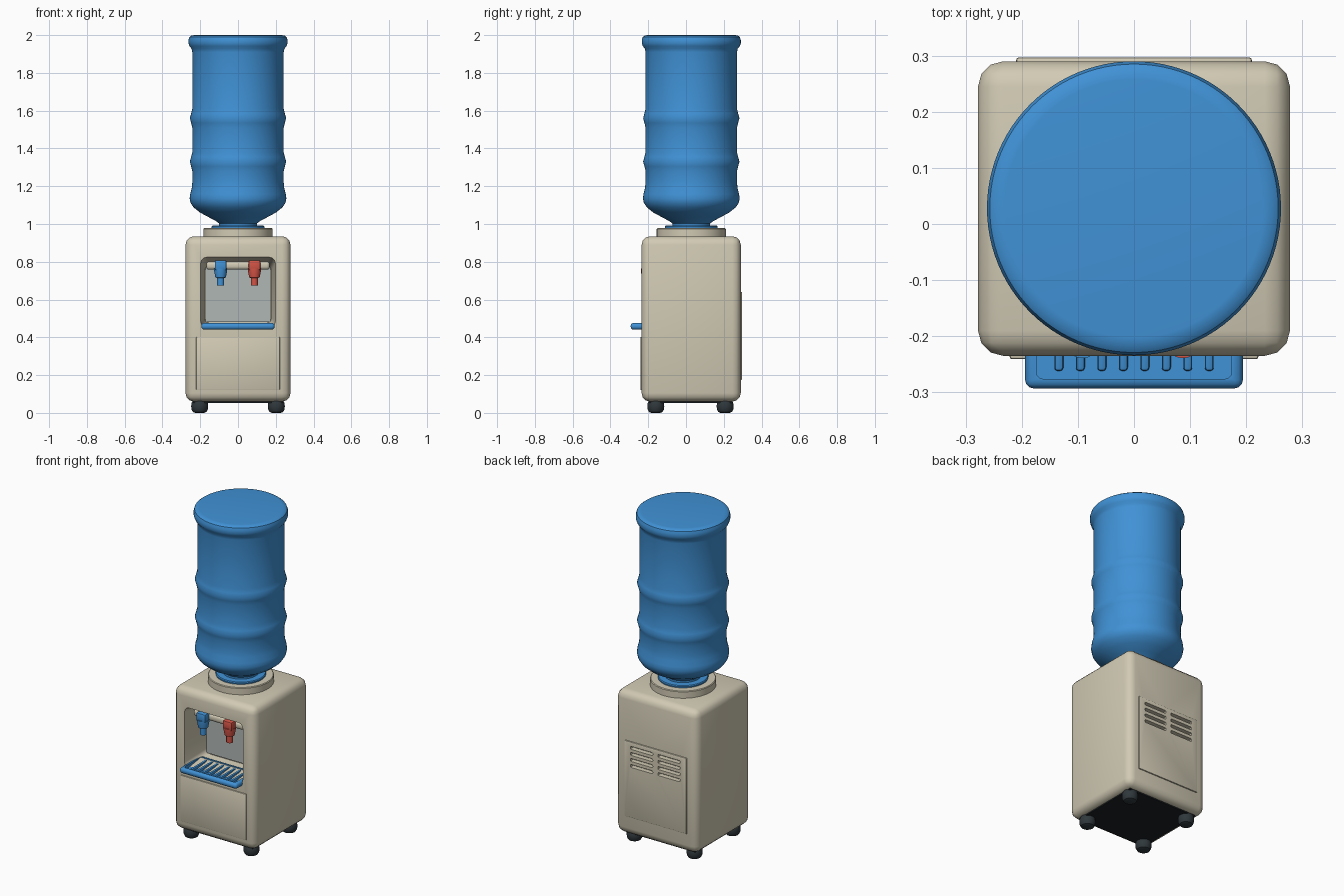
import bpy, bmesh, math
from mathutils import Vector

if "Cube" in bpy.data.objects:
    bpy.data.objects.remove(bpy.data.objects["Cube"])


def material(name, r, g, b):
    m = bpy.data.materials.new(name)
    lin = [((c / 255 + 0.055) / 1.055) ** 2.4 for c in (r, g, b)]
    m.diffuse_color = (*lin, 1)
    m.use_nodes = True
    m.node_tree.nodes["Principled BSDF"].inputs["Base Color"].default_value = m.diffuse_color
    return m


BEIGE = material("beige plastic", 209, 202, 180)
BLUE = material("blue plastic", 64, 146, 214)
RED = material("red plastic", 212, 84, 70)
GREY = material("grey panel", 176, 183, 181)
DARK = material("dark rubber", 48, 56, 60)
BLACK = material("black base", 27, 33, 36)


def finish(name, bm, mat):
    bmesh.ops.recalc_face_normals(bm, faces=bm.faces)
    me = bpy.data.meshes.new(name)
    bm.to_mesh(me)
    bm.free()
    me.materials.append(mat)
    ob = bpy.data.objects.new(name, me)
    bpy.context.collection.objects.link(ob)
    return ob


def add_box(bm, lo, hi, bevel=0, segs=3, axis=None, back_inset=(0, 0, 0)):
    """Box between two corners; axis limits the bevel to edges along it;
    back_inset = side, bottom and top taper of the +y face."""
    side, bottom, top = back_inset
    new = bmesh.ops.create_cube(bm, size=1)["verts"]
    for v in new:
        up, right, back = v.co.z > 0, v.co.x > 0, v.co.y > 0
        v.co = Vector([h if c > 0 else l for c, l, h in zip(v.co, lo, hi)])
        if back:
            v.co.x += -side if right else side
            v.co.z += -top if up else bottom
    if bevel:
        edges = {e for v in new for e in v.link_edges}
        if axis is not None:
            edges = {e for e in edges
                     if abs((e.verts[0].co - e.verts[1].co).normalized()[axis]) > 0.8}
        bmesh.ops.bevel(bm, geom=list(edges), offset=bevel, segments=segs,
                        profile=0.5, affect='EDGES')


def box(name, lo, hi, mat, bevel=0, **kw):
    bm = bmesh.new()
    add_box(bm, lo, hi, bevel, **kw)
    return finish(name, bm, mat)


def lathe(name, profile, centre, mat, segs=64):
    """Revolve (radius, z) points about a vertical axis and cap both ends."""
    bm = bmesh.new()
    rings = []
    for r, z in profile:
        rings.append([bm.verts.new((centre[0] + r * math.cos(2 * math.pi * i / segs),
                                    centre[1] + r * math.sin(2 * math.pi * i / segs), z))
                      for i in range(segs)])
    for a, b in zip(rings, rings[1:]):
        for i in range(segs):
            j = (i + 1) % segs
            bm.faces.new((a[i], a[j], b[j], b[i]))
    bm.faces.new(rings[0])
    bm.faces.new(rings[-1])
    return finish(name, bm, mat)


def cut(ob, cutter):
    mod = ob.modifiers.new("cut", 'BOOLEAN')
    mod.operation = 'DIFFERENCE'
    mod.solver = 'EXACT'
    mod.object = cutter
    bpy.context.view_layer.objects.active = ob
    bpy.ops.object.modifier_apply(modifier=mod.name)


def remove(ob):
    bpy.data.objects.remove(ob, do_unlink=True)


# Cabinet and its raised front and back panels
cabinet = box("cabinet", (-0.278, -0.235, 0.06), (0.278, 0.29, 0.935), BEIGE, 0.045)
box("front_panel", (-0.222, -0.241, 0.12), (0.222, -0.22, 0.402), BEIGE, 0.005, segs=2)
back_panel = box("back_panel", (-0.21, 0.28, 0.175), (0.21, 0.297, 0.64), BEIGE, 0.005, segs=2)

# Tapered dispensing recess
recess = box("recess_cutter", (-0.2, -0.26, 0.45), (0.2, -0.05, 0.83), BEIGE, 0.03,
             axis=1, back_inset=(0.022, 0.025, 0.05))
cut(cabinet, recess)
remove(recess)

# Two columns of vent slots in the back
bm = bmesh.new()
for x in (-0.093, 0.093):
    for i in range(4):
        z = 0.605 - 0.037 * i
        add_box(bm, (x - 0.076, 0.268, z - 0.009), (x + 0.076, 0.32, z + 0.009),
                0.006, segs=2, axis=1)
vents = finish("vent_cutter", bm, BEIGE)
cut(cabinet, vents)
cut(back_panel, vents)
remove(vents)

# Grey backsplash and tap housing inside the recess
box("backsplash", (-0.172, -0.058, 0.482), (0.172, -0.045, 0.775), GREY)
box("tap_housing", (-0.168, -0.195, 0.758), (0.168, -0.045, 0.802), BEIGE, 0.016)

# Cold and hot taps
for label, x, mat in (("cold", -0.092, BLUE), ("hot", 0.087, RED)):
    y = -0.205
    lathe(label + "_tap_spout",
          [(0.019, 0.674), (0.019, 0.714), (0.028, 0.718), (0.034, 0.75), (0.034, 0.765)],
          (x, y), mat, 24)
    box(label + "_tap_handle", (x - 0.031, y - 0.027, 0.755), (x + 0.031, y + 0.027, 0.808),
        mat, 0.008, segs=2)

# Drip tray with a sunken well and ribs
tray = box("drip_tray", (-0.194, -0.293, 0.441), (0.194, -0.09, 0.476), BLUE, 0.015)
well = box("well_cutter", (-0.174, -0.276, 0.456), (0.174, -0.105, 0.5), BLUE, 0.012, axis=2)
cut(tray, well)
remove(well)
bm = bmesh.new()
for i in range(8):
    x = -0.134 + 0.0383 * i
    add_box(bm, (x - 0.008, -0.262, 0.45), (x + 0.008, -0.112, 0.471), 0.006, segs=2)
finish("drip_tray_ribs", bm, BLUE)

# Collar and upturned water bottle
BOTTLE = (0, 0.028)
lathe("bottle_collar", [(0.183, 0.92), (0.183, 0.974), (0.179, 0.978)], BOTTLE, BEIGE)
lathe("water_bottle",
      [(0.138, 0.97), (0.14, 0.986), (0.136, 0.991), (0.1, 0.992), (0.1, 1.003),
       (0.118, 1.016), (0.155, 1.036), (0.2, 1.06), (0.235, 1.088), (0.251, 1.112),
       (0.256, 1.135), (0.253, 1.158), (0.245, 1.19), (0.242, 1.22), (0.242, 1.28),
       (0.248, 1.305), (0.255, 1.33), (0.248, 1.355), (0.242, 1.38), (0.242, 1.51),
       (0.248, 1.535), (0.255, 1.56), (0.248, 1.585), (0.242, 1.61), (0.242, 1.91),
       (0.246, 1.928), (0.257, 1.942), (0.262, 1.957), (0.262, 1.975), (0.257, 1.99),
       (0.246, 1.998), (0.23, 2.0)], BOTTLE, BLUE, 96)

# Base plate and four feet
box("base_plate", (-0.235, -0.192, 0.053), (0.235, 0.247, 0.08), BLACK)
for side, x in (("left", -0.203), ("right", 0.203)):
    for end, y in (("front", -0.16), ("back", 0.207)):
        lathe(f"{end}_{side}_foot",
              [(0.024, 0), (0.036, 0.005), (0.043, 0.018), (0.045, 0.035),
               (0.043, 0.052), (0.036, 0.066), (0.024, 0.072)], (x, y), DARK, 24)

# Smooth shading with crisp edges
bpy.ops.object.select_all(action='SELECT')
bpy.context.view_layer.objects.active = cabinet
bpy.ops.object.shade_smooth_by_angle(angle=math.radians(35))
